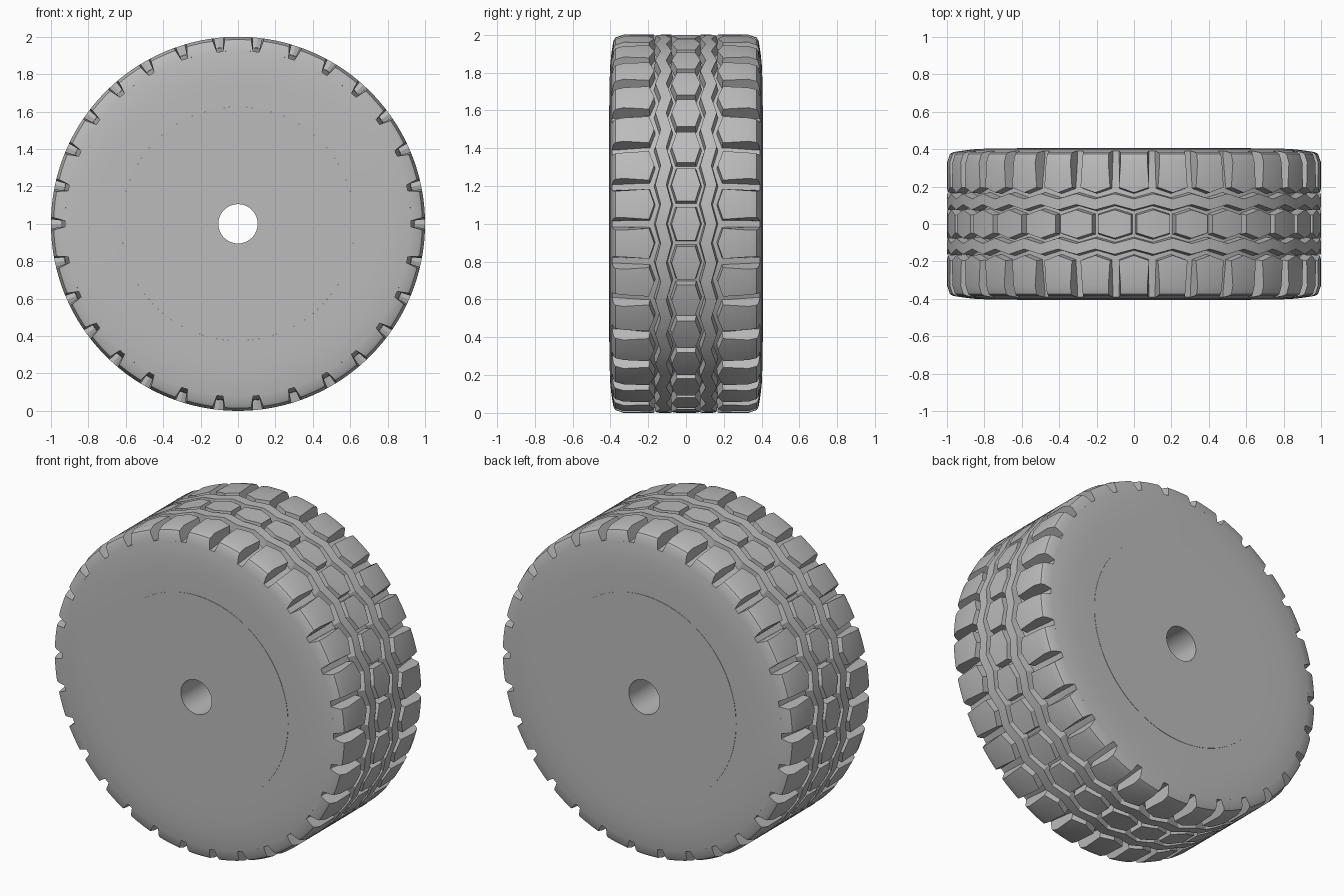
import bpy, bmesh
from math import cos, sin, pi

cube = bpy.data.objects.get("Cube")
if cube:
    bpy.data.objects.remove(cube)

PITCHES = 30                 # tread pattern repeats around the tyre
PITCH = 2 * pi / PITCHES
FLOOR = 0.925                # radius at the bottom of the shoulder slots

grey = bpy.data.materials.new("rubber_grey")
grey.use_nodes = True
grey.diffuse_color = (0.5, 0.5, 0.5, 1)
bsdf = grey.node_tree.nodes["Principled BSDF"]
bsdf.inputs["Base Color"].default_value = grey.diffuse_color
bsdf.inputs["Roughness"].default_value = 0.8


def point(angle, radius, y):
    return (radius * cos(angle), y, 1 + radius * sin(angle))


def add_strip(bm, stations, ring):
    """Skin a row of closed cross-sections; ring joins the last to the first."""
    rows = [[bm.verts.new(p) for p in section] for section in stations]
    count = len(rows[0])
    pairs = list(zip(rows, rows[1:]))
    if ring:
        pairs.append((rows[-1], rows[0]))
    for a, b in pairs:
        for i in range(count):
            j = (i + 1) % count
            bm.faces.new((a[i], a[j], b[j], b[i]))
    if not ring:
        bm.faces.new(rows[0])
        bm.faces.new(rows[-1])


def finish(bm, name):
    bmesh.ops.recalc_face_normals(bm, faces=bm.faces)
    mesh = bpy.data.meshes.new(name)
    bm.to_mesh(mesh)
    bm.free()
    mesh.materials.append(grey)
    obj = bpy.data.objects.new(name, mesh)
    bpy.context.collection.objects.link(obj)
    bpy.ops.object.select_all(action='DESELECT')
    obj.select_set(True)
    bpy.context.view_layer.objects.active = obj
    bpy.ops.object.shade_smooth_by_angle(angle=0.45)


def lathe(name, half_profile, steps):
    """Spin a profile of (radius, y), mirrored to the other side."""
    profile = half_profile + [(r, -y) for r, y in reversed(half_profile)]
    bm = bmesh.new()
    add_strip(bm, [[point(2 * pi * i / steps, r, y) for r, y in profile]
                   for i in range(steps)], True)
    finish(bm, name)


def zigzag(t):
    """1 at the middle of a centre block, 0 at its ends; t in pitches."""
    return 1 - 2 * abs(t - round(t))


def edge(t, offset):
    return 0.048 + 0.028 * zigzag(t) + offset


# Wheel disc with the axle hole
lathe("wheel_disc", [(0.105, 0.406), (0.625, 0.406)], 120)

# Tyre body: sidewalls and the floor of the tread grooves
lathe("tyre_body", [(0.625, 0.404), (0.76, 0.404), (0.84, 0.401),
                    (0.89, 0.396), (FLOOR, 0.391), (FLOOR, 0.36),
                    (0.945, 0.22), (0.95, 0.1)], PITCHES * 8)

# Centre row of six-sided blocks with sloped walls
bm = bmesh.new()
for n in range(PITCHES):
    stations = []
    for t in (-0.5, -0.25, 0, 0.25, 0.5):
        section = []
        for r, flare, gap, side in ((0.94, 0.008, 0.08, -1), (1.0, 0, 0.15, -1),
                                    (1.0, 0, 0.15, 1), (0.94, 0.008, 0.08, 1)):
            y = side * (edge(t, 0) + flare)
            section.append(point((n + t * (1 - gap)) * PITCH, r, y))
        stations.append(section)
    add_strip(bm, stations, False)
finish(bm, "centre_blocks")

# Zigzag ribs on either side of the centre row
bm = bmesh.new()
for side in (-1, 1):
    stations = []
    for i in range(PITCHES * 4):
        t = i / 4
        section = [(0.94, edge(t, 0.020)), (1.0, edge(t, 0.028)),
                   (1.0, edge(t, 0.086)), (0.94, edge(t, 0.094))]
        stations.append([point(t * PITCH, r, side * y) for r, y in section])
    add_strip(bm, stations, True)
finish(bm, "zigzag_ribs")

# Shoulder blocks, separated by tapered slots that open on the sidewall
bm = bmesh.new()
for side in (-1, 1):
    for n in range(PITCHES):
        stations = []
        for i in range(9):
            u = i / 4 - 1
            inner = edge(0.5 + u / 2, 0.120)
            section = []
            for r, y in ((FLOOR, inner - 0.008), (1.0, inner), (1.0, 0.33),
                         (0.985, 0.374), (0.968, 0.384), (FLOOR, 0.391)):
                rise = (r - FLOOR) / (1 - FLOOR)
                slot = 0.016 + rise * (0.008 + 0.012 * max(0, y - 0.2) / 0.17)
                angle = (n + 0.5) * PITCH + u * (PITCH / 2 - slot / r)
                section.append(point(angle, r, side * y))
            stations.append(section)
        add_strip(bm, stations, False)
finish(bm, "shoulder_blocks")
